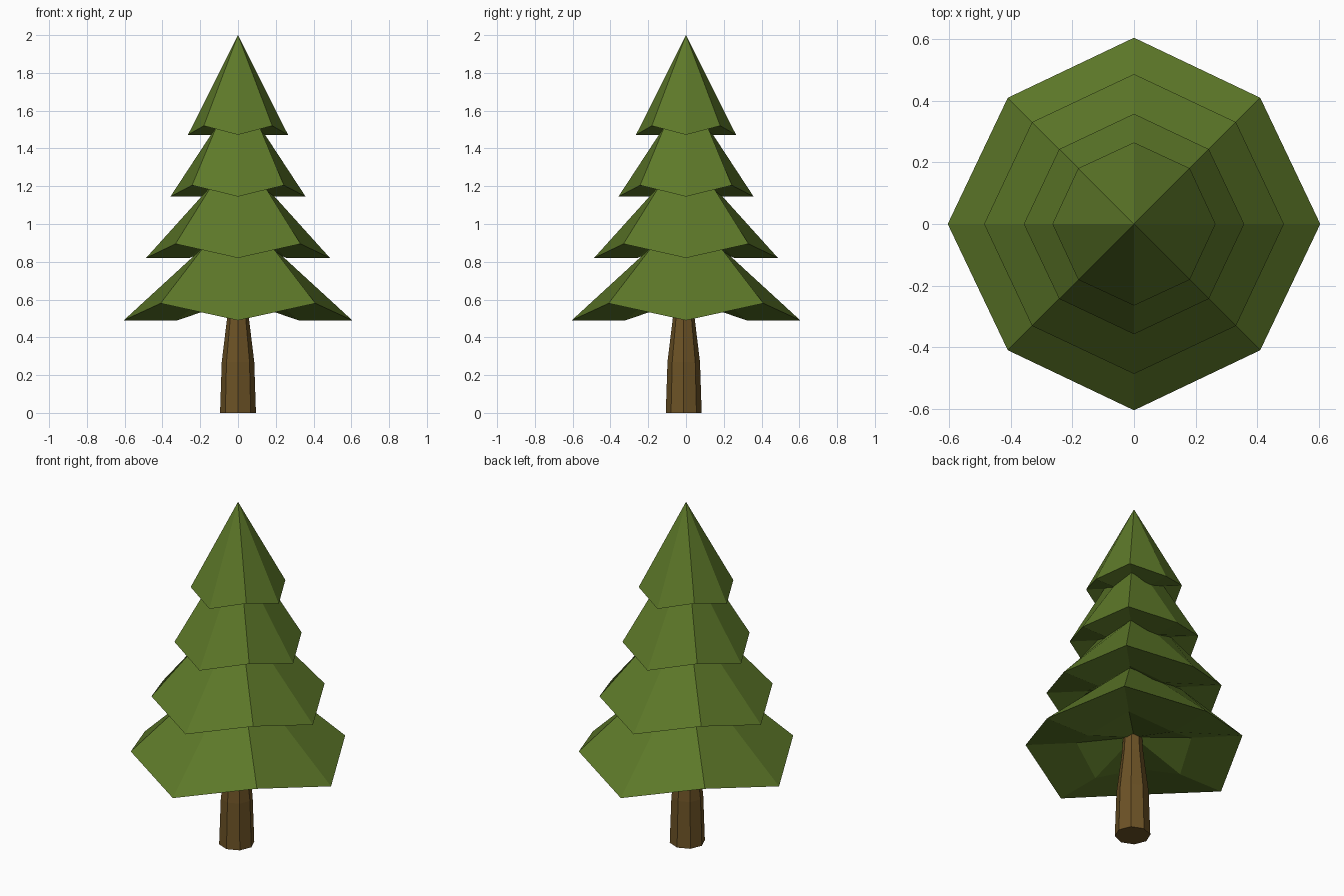
import bpy, bmesh, math

cube = bpy.data.objects.get("Cube")
if cube:
    bpy.data.objects.remove(cube, do_unlink=True)


def material(name, rgb):
    m = bpy.data.materials.new(name)
    m.use_nodes = True
    m.diffuse_color = (*rgb, 1)
    bsdf = m.node_tree.nodes["Principled BSDF"]
    bsdf.inputs["Base Color"].default_value = (*rgb, 1)
    bsdf.inputs["Roughness"].default_value = 0.9
    return m


green = material("needle_green", (0.11, 0.19, 0.022))
brown = material("bark_brown", (0.15, 0.085, 0.019))


def ring(r_axis, z_axis, r_diag, z_diag, y=0):
    """Eight points, alternating between axis and diagonal directions."""
    pts = []
    for i in range(8):
        r, z = ((r_axis, z_axis), (r_diag, z_diag))[i % 2]
        a = i * math.pi / 4
        pts.append((r * math.cos(a), r * math.sin(a) + y, z))
    return pts


def loft(name, rings, mat):
    """Join rings (or single points) into a closed, flat-shaded solid."""
    bm = bmesh.new()
    loops = [[bm.verts.new(p) for p in r] for r in rings]
    for lo, hi in zip(loops, loops[1:]):
        for i in range(8):
            j = (i + 1) % 8
            if len(lo) == 1:
                bm.faces.new((lo[0], hi[j], hi[i]))
            elif len(hi) == 1:
                bm.faces.new((lo[i], lo[j], hi[0]))
            else:
                bm.faces.new((lo[i], lo[j], hi[j], hi[i]))
    for end in (loops[0], loops[-1]):
        if len(end) > 1:
            bm.faces.new(end)
    bmesh.ops.recalc_face_normals(bm, faces=bm.faces)
    mesh = bpy.data.meshes.new(name)
    bm.to_mesh(mesh)
    bm.free()
    mesh.materials.append(mat)
    obj = bpy.data.objects.new(name, mesh)
    bpy.context.collection.objects.link(obj)


# Tapered eight-sided trunk, set slightly forward
trunk = [(0.095, 0), (0.086, 0.27), (0.058, 0.5), (0.048, 0.64)]
loft("trunk", [ring(r, z, r, z, -0.012) for r, z in trunk], brown)

# Branch tiers: drooping octagonal rim, hollow underside, squarer top
# rim radius, rim height, diagonal x, diagonal height, top half width, top height
tiers = [
    ("bottom_branches", 0.605, 0.49, 0.41, 0.58, 0.18, 0.88),
    ("lower_branches", 0.487, 0.82, 0.331, 0.895, 0.135, 1.21),
    ("upper_branches", 0.358, 1.145, 0.243, 1.205, 0.112, 1.52),
    ("top_branches", 0.265, 1.472, 0.181, 1.52, 0, 2.0),
]
ROOT2 = math.sqrt(2)
for name, r, z, dx, dz, top, top_z in tiers:
    rim = ring(r, z, dx * ROOT2, dz)
    inner = ring(r * 0.53, z, dx * ROOT2 * 0.53, dz)
    crown = ring(top, top_z, top * ROOT2, top_z) if top else [(0, 0, top_z)]
    loft(name, [[(0, 0, dz + 0.02)], inner, rim, crown], green)
